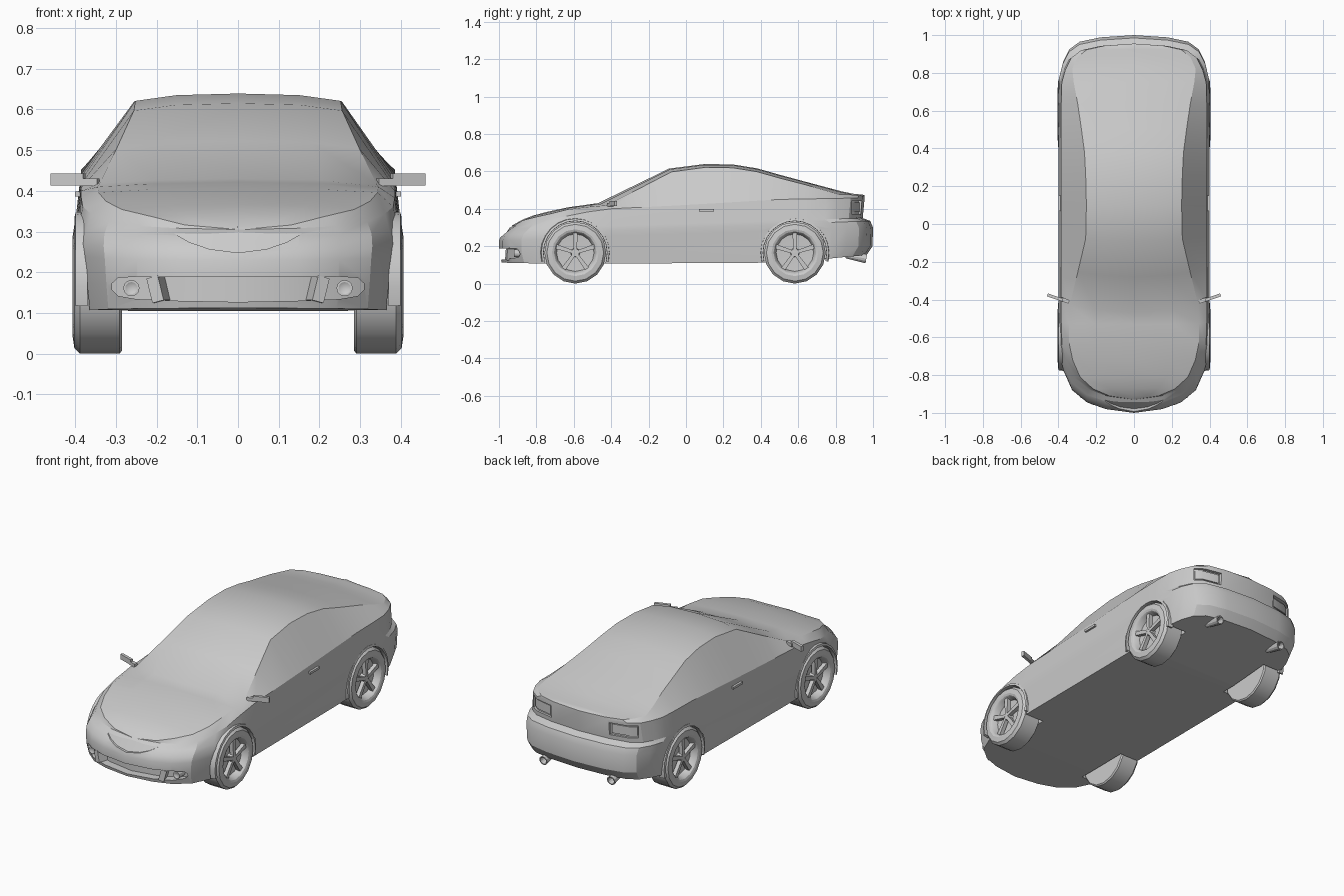
import bpy, bmesh
from math import radians, cos, sin, tau, pi
from mathutils import Matrix, Vector

if "Cube" in bpy.data.objects:
    bpy.data.objects.remove(bpy.data.objects["Cube"])


def finish(bm, name, side=1, angle=28):
    bmesh.ops.scale(bm, vec=(side, 1, 1), verts=bm.verts)
    bmesh.ops.remove_doubles(bm, verts=bm.verts, dist=1e-5)
    bmesh.ops.recalc_face_normals(bm, faces=bm.faces)
    me = bpy.data.meshes.new(name)
    bm.to_mesh(me)
    bm.free()
    ob = bpy.data.objects.new(name, me)
    bpy.context.collection.objects.link(ob)
    smooth(ob, angle)
    return ob


def smooth(ob, angle):
    bpy.ops.object.select_all(action='DESELECT')
    ob.select_set(True)
    bpy.context.view_layer.objects.active = ob
    bpy.ops.object.shade_smooth_by_angle(angle=radians(angle))


def loft(name, rings, side=1):
    """Join equal closed rings of points and cap both ends."""
    bm = bmesh.new()
    vs = [[bm.verts.new(p) for p in r] for r in rings]
    n = len(rings[0])
    for a, b in zip(vs, vs[1:]):
        for j in range(n):
            bm.faces.new((a[j], a[(j + 1) % n], b[(j + 1) % n], b[j]))
    bm.faces.new(vs[0])
    bm.faces.new(vs[-1])
    return finish(bm, name, side)


def lathe(name, prof, mat, side=1, seg=16, a0=0, a1=tau):
    """Spin a (x, radius) profile about the x axis, then place it."""
    bm = bmesh.new()
    rings = []
    for k in range(seg + 1):
        a = a0 + (a1 - a0) * k / seg
        rings.append([bm.verts.new(mat @ Vector((x, r * cos(a), r * sin(a)))) for x, r in prof])
    for a, b in zip(rings, rings[1:]):
        for j in range(len(prof) - 1):
            bm.faces.new((a[j], a[j + 1], b[j + 1], b[j]))
    bmesh.ops.remove_doubles(bm, verts=bm.verts, dist=1e-5)
    bmesh.ops.holes_fill(bm, edges=[e for e in bm.edges if e.is_boundary], sides=0)
    return finish(bm, name, side)


def box(name, size, mat, side=1, taper=1):
    bm = bmesh.new()
    bmesh.ops.create_cube(bm, size=1)
    for v in bm.verts:
        v.co = Vector(v.co[i] * size[i] for i in range(3))
        if v.co.z > 0:
            v.co.y *= taper
    bm.transform(mat)
    return finish(bm, name, side)


def at(curve, y):
    if y <= curve[0][0]:
        return curve[0][1]
    for (a, u), (b, v) in zip(curve, curve[1:]):
        if y <= b:
            return u + (v - u) * (y - a) / (b - a)
    return curve[-1][1]


def cut(target, cutter):
    cutter.hide_render = True
    m = target.modifiers.new("cut", 'BOOLEAN')
    m.operation, m.object, m.solver = 'DIFFERENCE', cutter, 'EXACT'
    bpy.context.view_layer.objects.active = target
    bpy.ops.object.modifier_apply(modifier=m.name)
    bpy.data.objects.remove(cutter)


T = Matrix.Translation

# Body guide curves: plan outline, centreline height, shoulder height, roof edge, floor
outline = [(0, -1), (.15, -.98), (.25, -.945), (.33, -.88), (.375, -.78), (.396, -.68),
           (.4, -.53), (.4, -.4), (.4, -.24), (.4, -.07), (.4, .1), (.4, .25), (.4, .38), (.4, .5),
           (.4, .65), (.397, .78), (.378, .86), (.345, .925), (.29, .965), (.18, .988), (0, 1)]
spine_y = [-.93, -.91, -.87, -.81, -.73, -.63, -.53, -.47, -.28, -.09, .1, .25, .38, .5,
           .63, .75, .83, .89, .925, .945, .955]
spine_z = [(-.93, .31), (-.88, .34), (-.8, .37), (-.65, .405), (-.47, .43), (-.09, .615), (0, .632),
           (.1, .639), (.25, .637), (.38, .616), (.5, .582), (.7, .528), (.87, .483), (.955, .474)]
shoulder = [(-1, .305), (-.9, .32), (-.75, .35), (-.5, .388), (-.4, .4), (0, .42), (.5, .45), (1, .458)]
edge_x = [(-.42, .345), (-.08, .256), (.1, .252), (.35, .258), (.65, .298), (.85, .33)]
floor_z = [(-1, .112), (-.7, .105), (.5, .112), (.75, .13), (1, .152)]
# Side layers: front z, rear z, width factor, front inset, rear inset
layers = [(.17, .2, .98, 0, .003), (.23, .3, .992, 0, 0),
          (.26, .335, 1, .012, .015), (.29, .35, .995, .04, .055)]

rings = []
for (x, y), cy in zip(outline, spine_y):
    wf = min(1, max(0, (-y - .5) / .3))
    wr = min(1, max(0, (y - .6) / .25))
    pts = [Vector((x * .965, y + .015 * wf - .035 * wr, at(floor_z, y)))]
    t = (y + 1) / 2
    for zf, zr, k, fi, ri in layers:
        pts.append(Vector((x * k, y + fi * wf - ri * wr, zf + (zr - zf) * t)))
    sh = Vector((x * .963, y + .07 * wf - .045 * wr, at(shoulder, y)))
    c = Vector((0, cy, at(spine_z, cy)))
    e = c.lerp(sh, .6)
    e.x = min(at(edge_x, y), x * .865)
    e.z = c.z - (.006 if abs(y) > .9 else .012 if y < -.3 else .018)
    m = Vector((e.x * .6, c.y + .36 * (e.y - c.y), c.z - .004))
    pts += [sh, e, m]
    rings.append(pts + [c] + [Vector((-p.x, p.y, p.z)) for p in reversed(pts)])
bm = bmesh.new()
vs = [[bm.verts.new(p) for p in r] for r in rings]
n = len(rings[0])
for a, b in zip(vs, vs[1:]):
    for j in range(n):
        bm.faces.new((a[j], a[(j + 1) % n], b[(j + 1) % n], b[j]))
bmesh.ops.remove_doubles(bm, verts=bm.verts, dist=1e-5)
body = finish(bm, "car_body")


# Front openings: columns of (x, low z, high z) pushed back into the nose
def slot(name, cols, back):
    cols = [(-x, a, b) for x, a, b in reversed(cols) if x > 0] + cols
    return loft(name, [[(x, -1.1, a), (x, back(x, a), a), (x, back(x, b), b), (x, -1.1, b)]
                       for x, a, b in cols])


cut(body, slot("lower_intake_cutter", [(0, .127, .188), (.15, .13, .188), (.25, .134, .189),
                                       (.295, .142, .186), (.31, .158, .172)],
               lambda x, z: -.945 + x * x))
cut(body, slot("grille_cutter", [(0, .248, .304), (.07, .257, .304), (.12, .274, .304),
                                 (.165, .3, .304)],
               lambda x, z: -.978 + .7 * (z - .248) + x * x * .6))

# Wheel wells
wheels = [(y, s) for y in (-.592, .582) for s in (1, -1)]
for y, s in wheels:
    cut(body, lathe("well_cutter", [(.27, 0), (.27, .171), (.5, .171), (.5, 0)],
                    T((0, y, .165)), s, 32))


# Tail lamps: recess plus lens, drawn in plan and raised in z
def slab(name, plan, z0, z1, s):
    return loft(name, [[(x, y, z) for x, y in plan] for z in (z0, z1)], s)


for s in (1, -1):
    cut(body, slab("lamp_cutter", [(.18, 1.05), (.325, 1.05), (.325, .87), (.285, .9), (.18, .922)],
                   .373, .442, s))
    slab("tail_lamp", [(.19, .928), (.283, .907), (.316, .882), (.316, .85), (.19, .88)],
         .383, .433, s)
smooth(body, 25)

for y, s in wheels:
    hub = T((0, y, .165))
    # Tyre with recessed rim
    lathe("wheel", [(.285, 0), (.285, .158), (.291, .165), (.388, .165), (.402, .152), (.406, .125),
                    (.402, .114), (.395, .108), (.366, .1), (.36, 0)], hub, s)
    lathe("hub_cap", [(.355, 0), (.355, .026), (.39, .022), (.393, 0)], hub, s, 10)
    for k in range(5):
        box("spoke", (.022, .017, .1),
            hub @ Matrix.Rotation(k * tau / 5, 4, 'X') @ T((.381, 0, .06)), s, 1.5)
    # Arch lip round the well
    lathe("wheel_arch", [(.37, .169), (.402, .17), (.399, .182), (.37, .186), (.37, .169)],
          hub, s, 14, radians(-15), pi + radians(15))

for s in (1, -1):
    # Door mirrors
    box("door_mirror", (.085, .016, .029), T((.418, -.389, .428)) @ Matrix.Rotation(.33, 4, 'Z'), s)
    box("mirror_arm", (.045, .02, .018), T((.365, -.405, .421)) @ Matrix.Rotation(.33, 4, 'Z'), s)
    # Door handles
    box("door_handle", (.016, .08, .013), T((.393, .11, .392)), s)
    # Fog lamps and intake dividers
    lathe("fog_lamp", [(-.03, 0), (-.03, .02), (.02, .02), (.02, .015), (.012, 0)],
          T((.262, -.9, .161)) @ Matrix.Rotation(radians(-90), 4, 'Z'), s, 12)
    box("intake_divider", (.03, .06, .062),
        T((.195, -.932, .158)) @ Matrix.Rotation(.3, 4, 'Z') @ Matrix.Rotation(.25, 4, 'Y'), s)
    # Exhaust tips
    lathe("exhaust_tip", [(-.06, 0), (-.06, .017), (.05, .025), (.05, .019), (0, .016), (0, 0)],
          T((.21, .915, .142)) @ Matrix.Rotation(radians(90), 4, 'Z')
          @ Matrix.Rotation(radians(10), 4, 'Y'), s, 12)
